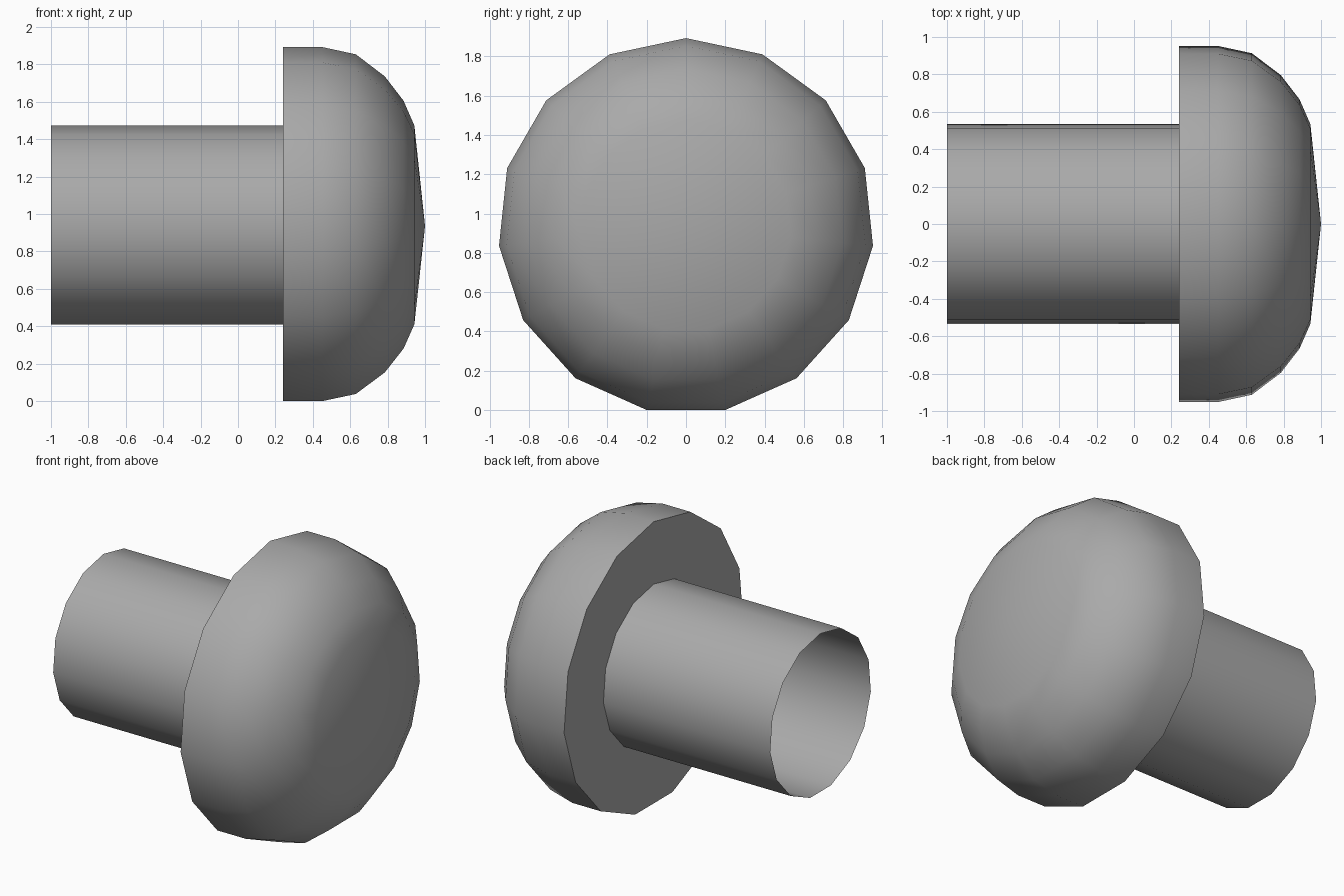
import bpy, bmesh, math

cube = bpy.data.objects.get("Cube")
if cube:
    bpy.data.objects.remove(cube, do_unlink=True)

SIDES = 15
HEAD_R, SHAFT_R = 0.957, 0.537
AXIS_Z = HEAD_R * math.cos(math.pi / SIDES)

grey = bpy.data.materials.new("plain grey")
grey.use_nodes = True
colour = (0.4, 0.4, 0.4, 1)
grey.diffuse_color = colour
grey.node_tree.nodes["Principled BSDF"].inputs["Base Color"].default_value = colour


def lathe(name, profile):
    """Spin an (x, radius) profile around the x axis, one corner pointing up."""
    bm = bmesh.new()
    verts = [bm.verts.new((x, 0, r)) for x, r in profile]
    edges = [bm.edges.new(pair) for pair in zip(verts, verts[1:])]
    bmesh.ops.spin(bm, geom=verts + edges, cent=(0, 0, 0), axis=(1, 0, 0),
                   angle=math.tau, steps=SIDES, use_duplicate=False)
    bmesh.ops.remove_doubles(bm, verts=bm.verts, dist=1e-4)
    bmesh.ops.recalc_face_normals(bm, faces=bm.faces)
    # Open shells: make the outer faces point away from the axis
    if sum(f.normal.dot((0, *f.calc_center_median().yz)) for f in bm.faces) < 0:
        bmesh.ops.reverse_faces(bm, faces=bm.faces)
    mesh = bpy.data.meshes.new(name)
    bm.to_mesh(mesh)
    bm.free()
    mesh.materials.append(grey)
    obj = bpy.data.objects.new(name, mesh)
    obj.location.z = AXIS_Z
    bpy.context.collection.objects.link(obj)
    bpy.ops.object.select_all(action="DESELECT")
    obj.select_set(True)
    bpy.context.view_layer.objects.active = obj
    bpy.ops.object.shade_smooth_by_angle(angle=math.radians(40))


# Hollow shaft, open at its free end
lathe("shaft", [(-1, SHAFT_R), (0.24, SHAFT_R)])

# Domed head with a flat flange around the shaft
lathe("domed_head", [(0.24, SHAFT_R), (0.24, HEAD_R), (0.45, HEAD_R), (0.63, 0.918),
                     (0.785, 0.8), (0.885, 0.67), (0.943, SHAFT_R), (1, 0)])
